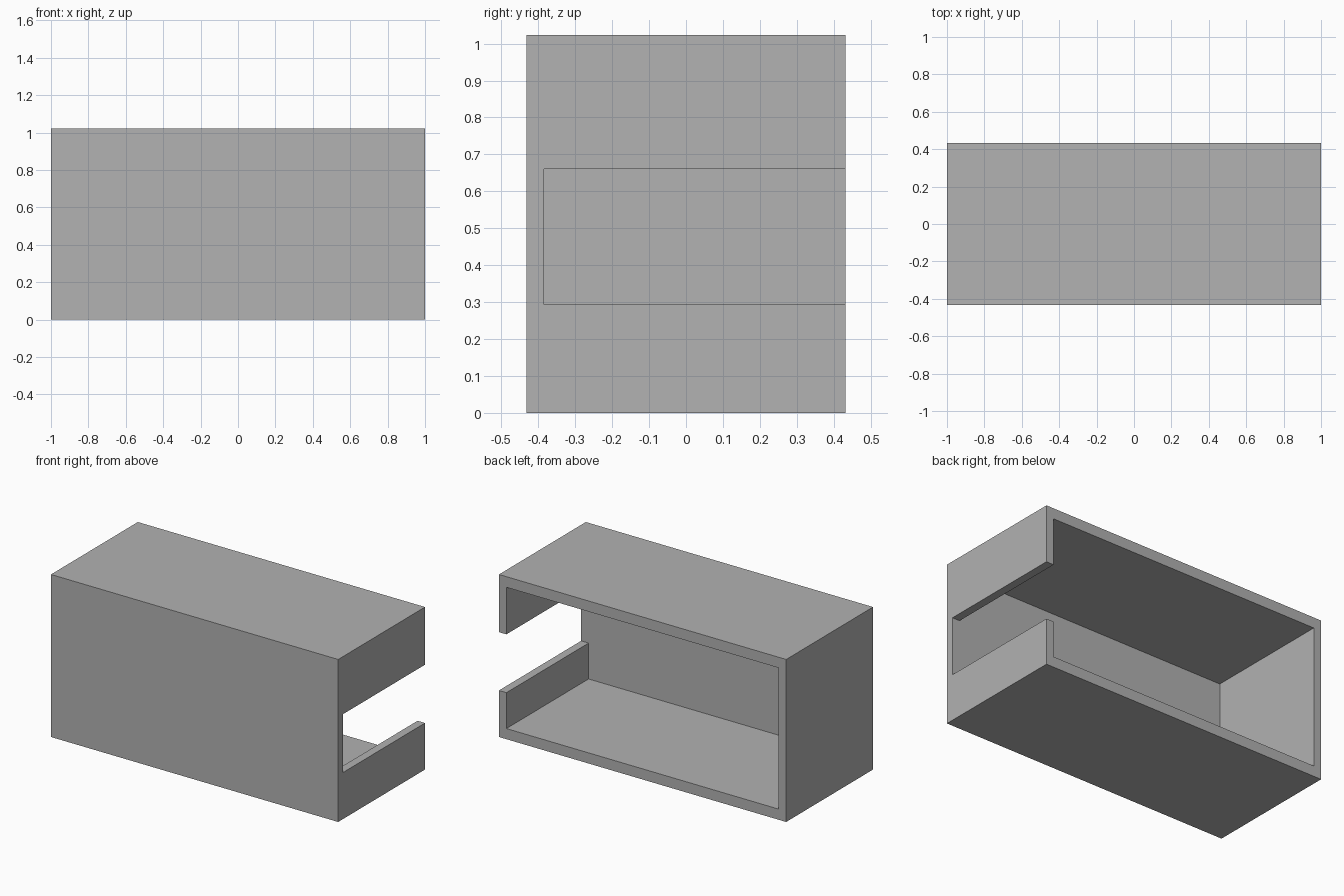
import bpy
import bmesh

# Remove the default cube
cube = bpy.data.objects.get("Cube")
if cube:
    bpy.data.objects.remove(cube, do_unlink=True)

HALF_X, HALF_Y, HEIGHT = 1.0, 0.432, 1.023
SIDE, SHELF, FRONT = 0.052, 0.067, 0.047      # wall thicknesses
SLOT_LOW, SLOT_HIGH = 0.293, 0.66
OVER = 0.2                                    # how far the cutter sticks out

grey = bpy.data.materials.new("plain grey")
grey.use_nodes = True
colour = (0.445, 0.445, 0.445, 1)
grey.diffuse_color = colour
grey.node_tree.nodes["Principled BSDF"].inputs["Base Color"].default_value = colour


def prism(name, outline, y_start, y_end):
    """Extrude an x-z outline along y into a closed solid."""
    bm = bmesh.new()
    face = bm.faces.new([bm.verts.new((x, y_start, z)) for x, z in outline])
    grown = bmesh.ops.extrude_face_region(bm, geom=[face])["geom"]
    moved = [v for v in grown if isinstance(v, bmesh.types.BMVert)]
    bmesh.ops.translate(bm, verts=moved, vec=(0, y_end - y_start, 0))
    bmesh.ops.recalc_face_normals(bm, faces=bm.faces)
    mesh = bpy.data.meshes.new(name)
    bm.to_mesh(mesh)
    bm.free()
    mesh.materials.append(grey)
    obj = bpy.data.objects.new(name, mesh)
    bpy.context.collection.objects.link(obj)
    return obj


# Outer block of the open-backed box
box = prism("box_shell",
            [(-HALF_X, 0), (HALF_X, 0), (HALF_X, HEIGHT), (-HALF_X, HEIGHT)],
            -HALF_Y, HALF_Y)

# Cavity open at the back, with a slot through the left wall
inner, low, high = HALF_X - SIDE, SHELF, HEIGHT - SHELF
cutter = prism("cavity_cutter",
               [(-inner, low), (inner, low), (inner, SLOT_LOW),
                (HALF_X + OVER, SLOT_LOW), (HALF_X + OVER, SLOT_HIGH),
                (inner, SLOT_HIGH), (inner, high), (-inner, high)],
               -HALF_Y + FRONT, HALF_Y + OVER)
cutter.hide_render = True

# Cut the cavity, keep the result and drop the cutter
cut = box.modifiers.new("cavity", "BOOLEAN")
cut.operation = "DIFFERENCE"
cut.solver = "EXACT"
cut.object = cutter
bpy.context.view_layer.update()
hollow = bpy.data.meshes.new_from_object(
    box.evaluated_get(bpy.context.evaluated_depsgraph_get()))
box.modifiers.clear()
box.data = hollow
bpy.data.objects.remove(cutter, do_unlink=True)
